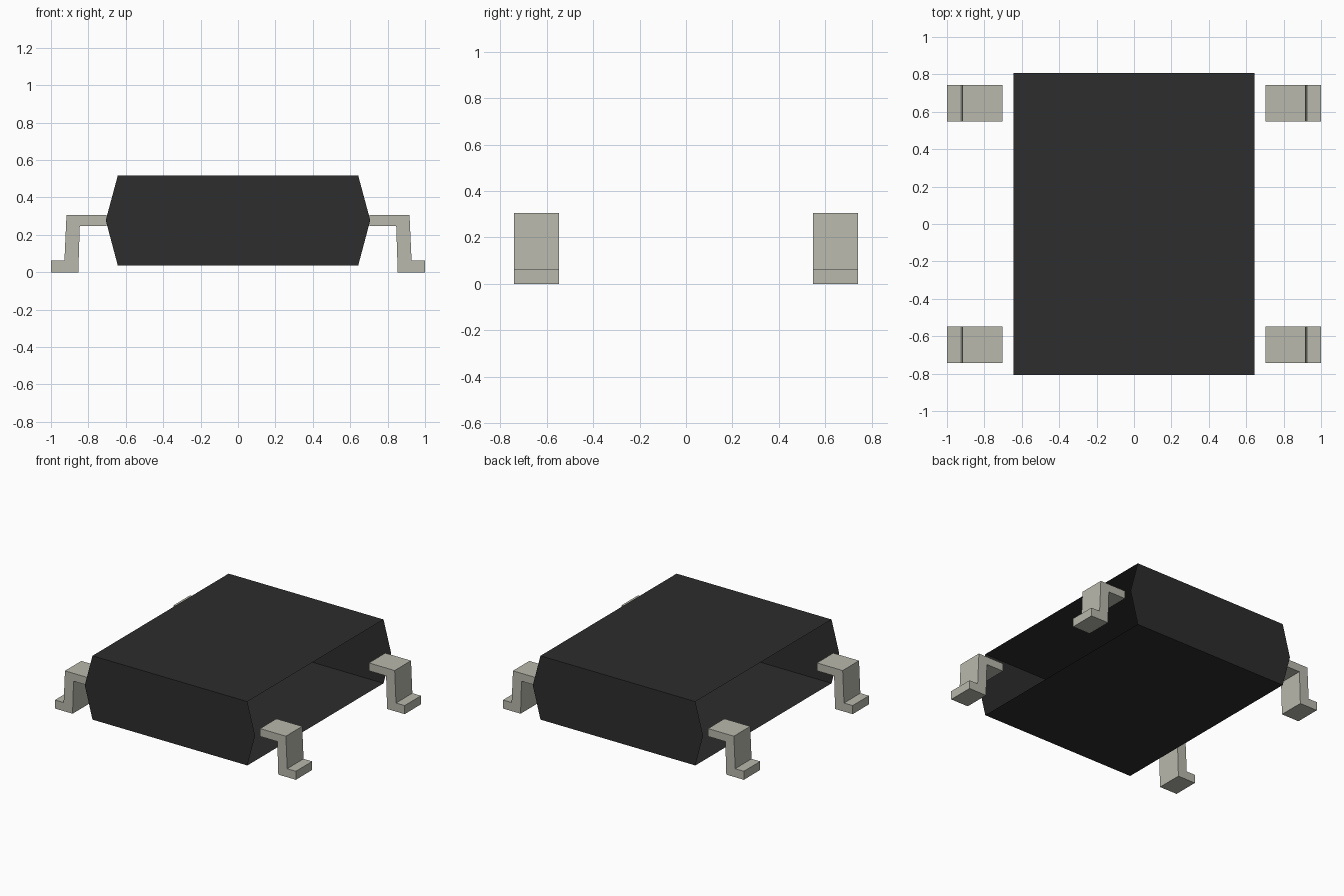
import bpy, bmesh

cube = bpy.data.objects.get("Cube")
if cube:
    bpy.data.objects.remove(cube, do_unlink=True)


def material(name, colour):
    mat = bpy.data.materials.new(name)
    mat.use_nodes = True
    mat.diffuse_color = colour
    bsdf = next(n for n in mat.node_tree.nodes if n.type == 'BSDF_PRINCIPLED')
    bsdf.inputs["Base Color"].default_value = colour
    bsdf.inputs["Roughness"].default_value = 0.6
    return mat


def extrude_profile(name, profile, y0, y1, mat, open_sides=False):
    """Extrude an (x, z) outline along y; optionally leave the x sides open."""
    bm = bmesh.new()
    face = bm.faces.new([bm.verts.new((x, y0, z)) for x, z in profile])
    new = bmesh.ops.extrude_face_region(bm, geom=[face])["geom"]
    verts = [v for v in new if isinstance(v, bmesh.types.BMVert)]
    bmesh.ops.translate(bm, verts=verts, vec=(0, y1 - y0, 0))
    bmesh.ops.recalc_face_normals(bm, faces=bm.faces[:])
    if open_sides:
        sides = [f for f in bm.faces if abs(f.normal.x) > 0.5]
        bmesh.ops.delete(bm, geom=sides, context='FACES_ONLY')
    mesh = bpy.data.meshes.new(name)
    bm.to_mesh(mesh)
    bm.free()
    mesh.materials.append(mat)
    obj = bpy.data.objects.new(name, mesh)
    bpy.context.scene.collection.objects.link(obj)
    return obj


black = material("black plastic", (0.026, 0.026, 0.026, 1))
metal = material("grey metal", (0.479, 0.479, 0.418, 1))

# Hexagonal housing: top, bottom and end walls, with open sides
housing = [(-0.643, 0.037), (0.643, 0.037), (0.707, 0.278),
           (0.643, 0.516), (-0.643, 0.516), (-0.707, 0.278)]
extrude_profile("housing", housing, -0.807, 0.807, black, open_sides=True)

# Four bent leads, two per side
lead = [(0.703, 0.305), (0.917, 0.305), (0.928, 0.064), (1.0, 0.064),
        (1.0, 0.0), (0.854, 0.0), (0.846, 0.246), (0.703, 0.246)]
for side, sx in (("left", 1), ("right", -1)):
    for end, y in (("front", -0.645), ("back", 0.645)):
        extrude_profile(f"{end}_{side}_lead", [(sx * x, z) for x, z in lead],
                        y - 0.097, y + 0.097, metal)
